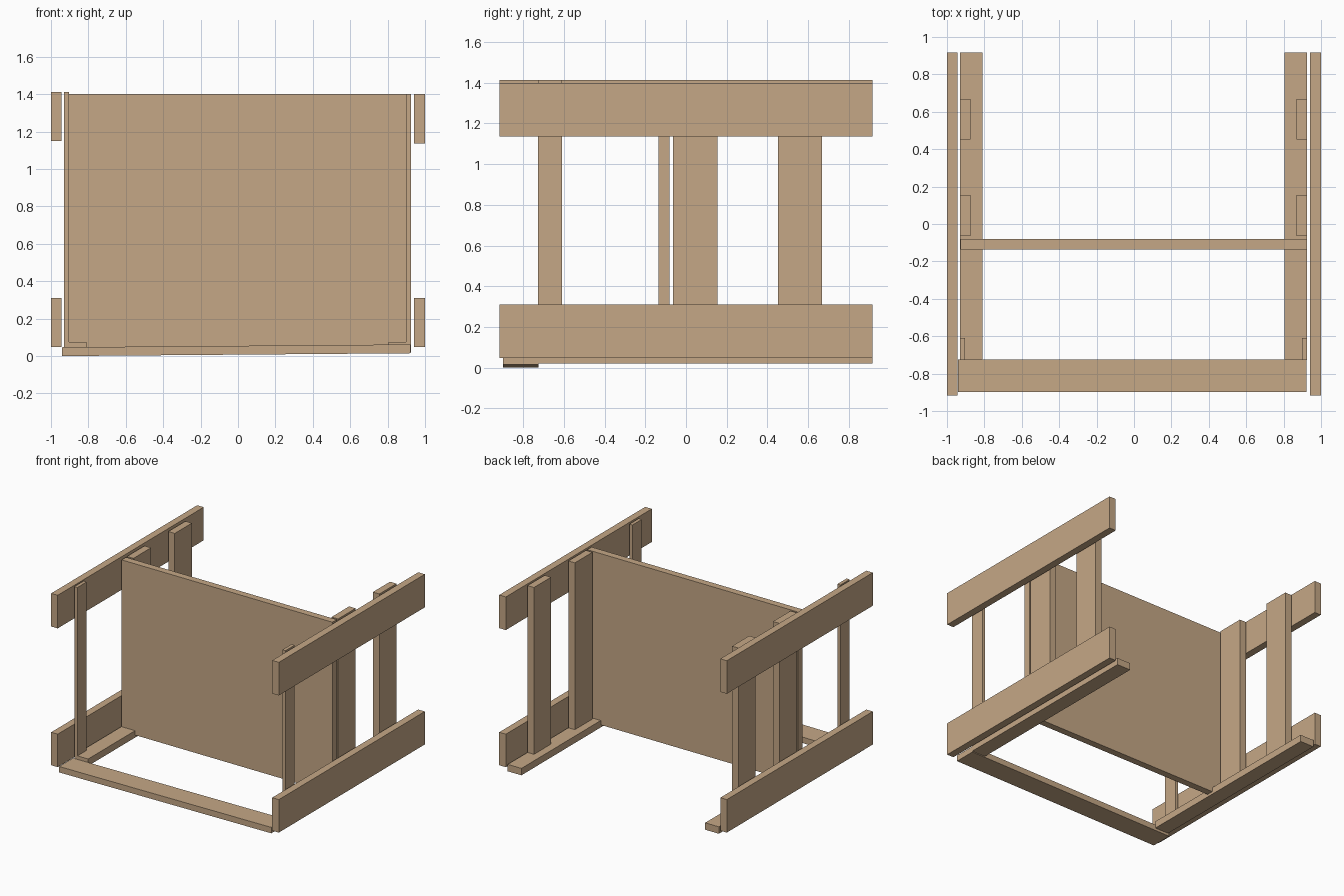
import bpy, bmesh

if "Cube" in bpy.data.objects:
    bpy.data.objects.remove(bpy.data.objects["Cube"])


def board(name, x, y, z, lift=0.0):
    """Box from min/max ranges; lift raises the +x end to tilt the board."""
    bm = bmesh.new()
    bmesh.ops.create_cube(bm, size=1)
    for v in bm.verts:
        right = v.co.x > 0
        v.co = (x[right], y[v.co.y > 0], z[v.co.z > 0] + lift * right)
    mesh = bpy.data.meshes.new(name)
    bm.to_mesh(mesh)
    bm.free()
    obj = bpy.data.objects.new(name, mesh)
    obj.data.materials.append(wood)
    bpy.context.collection.objects.link(obj)


wood = bpy.data.materials.new("wood")
wood.diffuse_color = (0.56, 0.39, 0.24, 1)
wood.use_nodes = True
wood.node_tree.nodes["Principled BSDF"].inputs["Base Color"].default_value = wood.diffuse_color

# the two sides differ slightly, as if hand built
sides = {
    "left": dict(rail=(-1.0, -0.943), base=(-0.93, -0.81), outer=-0.93,
                 inward=1, top=(1.15, 1.413), front_top=1.413),
    "right": dict(rail=(0.942, 1.0), base=(0.805, 0.925), outer=0.925,
                  inward=-1, top=(1.137, 1.4), front_top=1.4),
}

for side, s in sides.items():
    # long outer rails
    board(side + "_lower_rail", s["rail"], (-0.916, 0.916), (0.048, 0.31))
    board(side + "_upper_rail", s["rail"], (-0.916, 0.916), s["top"])
    # flat base runner
    board(side + "_base_runner", s["base"], (-0.724, 0.916), (0.02, 0.075))
    # upright posts
    for post, thick, y, top in (
            ("front_post", 0.027, (-0.726, -0.61), s["front_top"]),
            ("middle_post", 0.057, (-0.065, 0.155), 1.4),
            ("back_post", 0.057, (0.453, 0.668), 1.4)):
        x = sorted((s["outer"], s["outer"] + s["inward"] * thick))
        board(f"{side}_{post}", x, y, (0.075, top))

# large upright panel across the middle
board("centre_panel", (-0.928, 0.924), (-0.135, -0.08), (0.04, 1.4))

# slightly tilted board along the front
board("front_base_board", (-0.942, 0.922), (-0.899, -0.725), (0.0, 0.047), 0.015)
